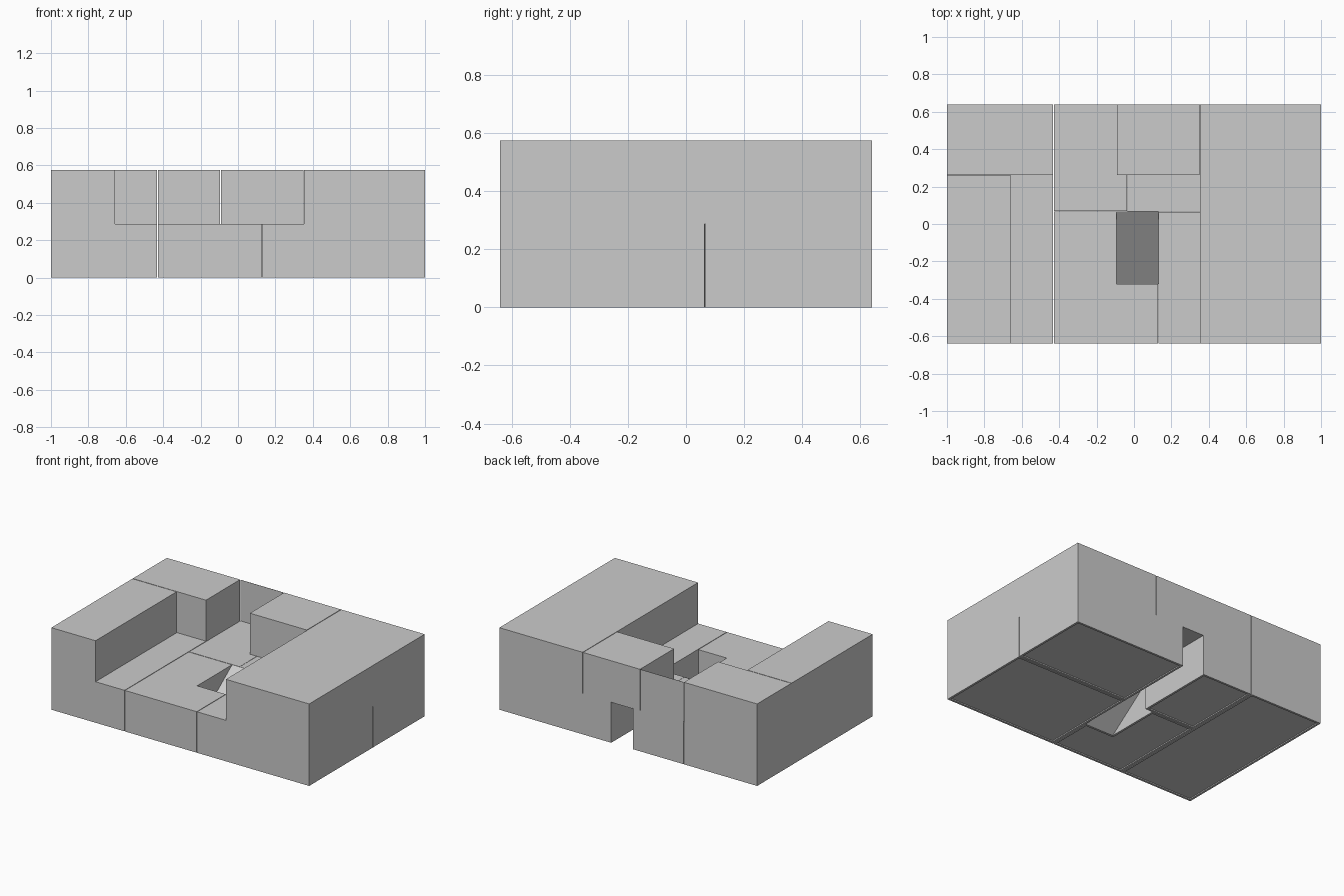
import bpy, bmesh

if "Cube" in bpy.data.objects:
    bpy.data.objects.remove(bpy.data.objects["Cube"])

H, TOP = 0.2875, 0.575
GAP = 0.002   # hairline joint between blocks


def block(name, outline, z0, z1, recess=True):
    """Extrude a flat outline into a block, with a shallow recess underneath."""
    bm = bmesh.new()
    base = bm.faces.new([bm.verts.new((x, y, z0)) for x, y in outline])
    up = bmesh.ops.extrude_face_region(bm, geom=[base], use_keep_orig=True)
    for v in up["geom"]:
        if isinstance(v, bmesh.types.BMVert):
            v.co.z = z1
    bmesh.ops.recalc_face_normals(bm, faces=bm.faces)
    if recess:
        bottom = min(bm.faces, key=lambda f: f.calc_center_median().z)
        bmesh.ops.inset_region(bm, faces=[bottom], thickness=0.015, use_even_offset=True)
        lip = bmesh.ops.extrude_discrete_faces(bm, faces=[bottom])["faces"]
        for f in lip:
            for v in f.verts:
                v.co.z += 0.008
    me = bpy.data.meshes.new(name)
    bm.to_mesh(me)
    bm.free()
    ob = bpy.data.objects.new(name, me)
    bpy.context.collection.objects.link(ob)
    return ob


def rect(x0, x1, y0, y1, g=GAP):
    g0 = lambda v, lim: v + g if abs(v) < lim else v
    g1 = lambda v, lim: v - g if abs(v) < lim else v
    x0, x1 = g0(x0, 1), g1(x1, 1)
    y0, y1 = g0(y0, .64), g1(y1, .64)
    return [(x0, y0), (x1, y0), (x1, y1), (x0, y1)]


# Lower storey blocks
block("lower_left", rect(-1, -.43, -.64, .64), 0, H)
block("lower_right_front", rect(.13, 1, -.64, .065), 0, H)
block("lower_right_back", rect(.13, 1, .065, .64), 0, H)
block("lower_middle_back", rect(-.43, -.035, .068, .64), 0, H)
# Front middle block, notched for the stairwell
block("lower_middle_front",
      [(-.428, -.64), (.128, -.64), (.128, -.32), (-.093, -.32), (-.093, .066), (-.428, .066)],
      0, H)

# Floor over the passage and the ramp down the stairwell
block("passage_ceiling", rect(-.035, .13, .068, .64, 0), H - .004, H, False)
me = bpy.data.meshes.new("ramp")
me.from_pydata([(-.093, -.32, 0), (.13, -.32, 0), (.13, .068, H), (-.093, .068, H)],
               [], [(0, 1, 2, 3)])
bpy.context.collection.objects.link(bpy.data.objects.new("ramp", me))

# Upper storey blocks
block("upper_left_front", rect(-1, -.655, -.64, .26), H, TOP, False)
block("upper_left_back", rect(-1, -.43, .26, .64), H, TOP, False)
block("upper_middle_back", rect(-.093, .352, .26, .64), H, TOP, False)
block("upper_right", rect(.352, 1, -.64, .64), H, TOP, False)
# Thin parapet closing the back between the upper blocks
block("back_parapet", rect(-.43, -.093, .636, .64), H, TOP, False)
